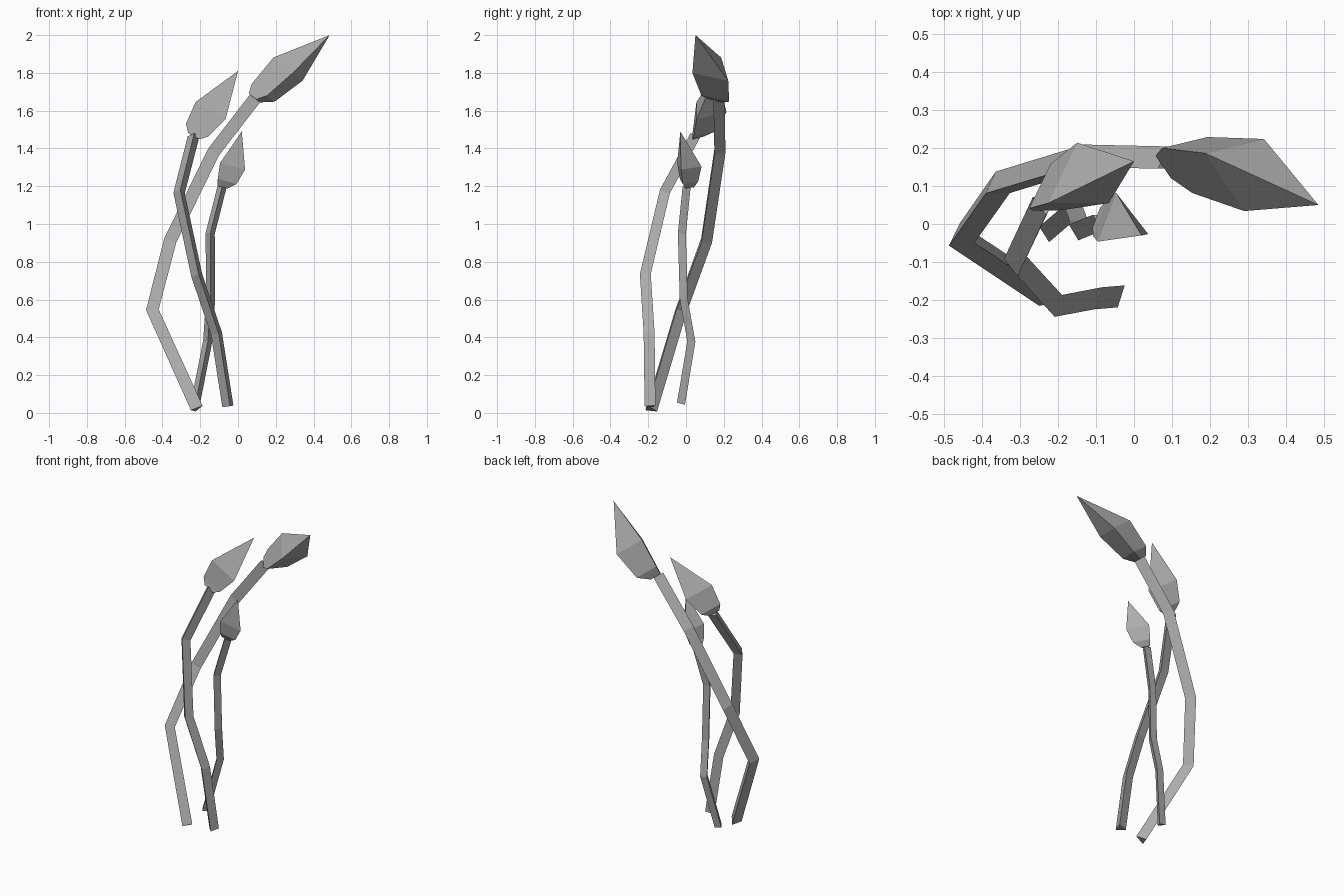
import bpy, bmesh
from math import pi
from mathutils import Vector, Matrix

if "Cube" in bpy.data.objects:
    bpy.data.objects.remove(bpy.data.objects["Cube"])

grey = bpy.data.materials.new("grey")
grey.diffuse_color = (.42, .42, .42, 1)
grey.use_nodes = True
grey.node_tree.nodes["Principled BSDF"].inputs["Base Color"].default_value = grey.diffuse_color


def loft(name, rings, hint, axis=None, tip=None):
    """Three-sided loft through (centre, radius) rings, capped or ending in a tip."""
    pts = [Vector(c) for c, _ in rings]
    bm = bmesh.new()
    loops, u = [None] * len(rings), Vector(hint)
    # walk from the top down so the triangles stay aligned without twisting
    for i in reversed(range(len(rings))):
        d = Vector(axis or (0, 0, 0))
        if not axis:
            if i + 1 < len(pts):
                d += (pts[i + 1] - pts[i]).normalized()
            if i > 0:
                d += (pts[i] - pts[i - 1]).normalized()
        d.normalize()
        u = (u - d * u.dot(d)).normalized()
        loops[i] = [bm.verts.new(pts[i] + Matrix.Rotation(k * 2 * pi / 3, 3, d) @ u * rings[i][1])
                    for k in range(3)]
    for a, b in zip(loops, loops[1:]):
        for k in range(3):
            j = (k + 1) % 3
            bm.faces.new((a[k], a[j], b[j], b[k]))
    bm.faces.new(loops[0][::-1])
    if tip:
        t = bm.verts.new(tip)
        for k in range(3):
            bm.faces.new((loops[-1][k], loops[-1][(k + 1) % 3], t))
    else:
        bm.faces.new(loops[-1])
    bmesh.ops.recalc_face_normals(bm, faces=bm.faces)
    me = bpy.data.meshes.new(name)
    bm.to_mesh(me)
    bm.free()
    me.materials.append(grey)
    ob = bpy.data.objects.new(name, me)
    bpy.context.collection.objects.link(ob)


def plant(label, path, r, stem_hint, bud, bud_hint, axis, tip):
    # bent stem, then the pointed bud on its end
    loft(label + "_stem", [(p, r) for p in path], stem_hint)
    loft(label + "_bud", [(path[-1], r * 1.15)] + bud, bud_hint, axis, tip)


# tall stalk
plant("tall", [(-.22, -.19, .02), (-.455, -.035, .54), (-.36, .10, .91), (-.13, .17, 1.38), (.09, .165, 1.665)],
      .039, (0, 1, 0),
      [((.14, .17, 1.69), .09), ((.273, .148, 1.813), .116)], (.017, -.113, -.013), (.62, 0, .78), (.485, .05, 2.0))

# middle stalk
plant("middle", [(-.05, -.185, .035), (-.11, -.19, .42), (-.215, -.21, .73), (-.31, -.105, 1.17), (-.235, .055, 1.465)],
      .035, (0, -1, 0),
      [((-.218, .08, 1.495), .078), ((-.147, .108, 1.597), .106)], (0, 1, 0), (.5, .05, .86), (0, .165, 1.81))

# short stalk
plant("short", [(-.225, -.02, .05), (-.16, .035, .38), (-.145, -.005, .60), (-.147, -.015, .95), (-.085, .01, 1.195)],
      .028, (0, -1, 0),
      [((-.062, .005, 1.225), .06), ((-.035, .003, 1.305), .08)], (-.15, 1, 0), (.25, .05, 1), (.02, -.03, 1.49))
